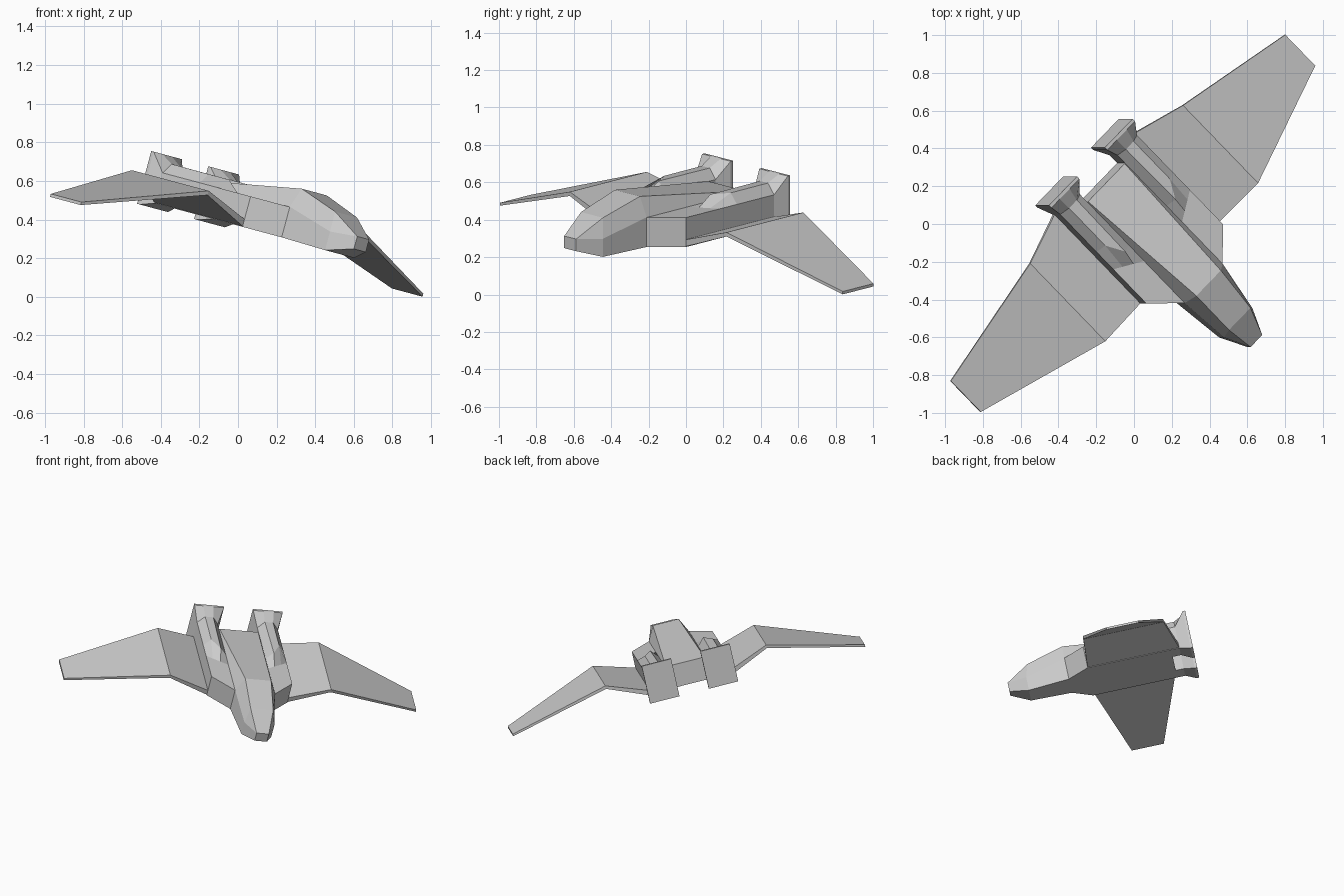
import bpy, bmesh
from math import radians
from mathutils import Matrix

if "Cube" in bpy.data.objects:
    bpy.data.objects.remove(bpy.data.objects["Cube"], do_unlink=True)

grey = bpy.data.materials.new("hull_grey")
grey.use_nodes = True
GREY = (0.6, 0.6, 0.6, 1)
grey.diffuse_color = GREY
grey.node_tree.nodes["Principled BSDF"].inputs["Base Color"].default_value = GREY

# Banked flying attitude: the craft is built facing -y, then turned and pitched
ATTITUDE = (Matrix.Rotation(radians(15), 4, "Y") @ Matrix.Rotation(radians(45), 4, "Z")
            @ Matrix.Translation((-0.051, 0, 0)))


def loft(name, rings, mirror=False):
    """Skin a row of equal-sized cross-sections and cap both ends."""
    bm = bmesh.new()
    loops = [[bm.verts.new(p) for p in ring] for ring in rings]
    for a, b in zip(loops, loops[1:]):
        for i in range(len(a)):
            j = (i + 1) % len(a)
            bm.faces.new((a[i], a[j], b[j], b[i]))
    bm.faces.new(loops[0])
    bm.faces.new(loops[-1])
    bmesh.ops.remove_doubles(bm, verts=bm.verts, dist=0.0005)
    bmesh.ops.recalc_face_normals(bm, faces=bm.faces)
    mesh = bpy.data.meshes.new(name)
    bm.to_mesh(mesh)
    bm.free()
    mesh.materials.append(grey)
    obj = bpy.data.objects.new(name, mesh)
    bpy.context.collection.objects.link(obj)
    obj.matrix_world = ATTITUDE
    if mirror:
        obj.modifiers.new("both_sides", "MIRROR")
    return obj


def symmetric(half):
    return half + [(-x, y, z) for x, y, z in reversed(half)]


# Fuselage: bottom, shoulder and deck corner at each station, tail to nose
loft("fuselage", [symmetric(h) for h in (
    [(0.147, 0.361, 0.356), (0.147, 0.361, 0.517), (0.142, 0.361, 0.522)],
    [(0.147, -0.394, 0.356), (0.147, -0.394, 0.52), (0.095, -0.392, 0.626)],
    [(0.11, -0.688, 0.35), (0.11, -0.688, 0.45), (0.083, -0.66, 0.556)],
    [(0.045, -0.825, 0.395), (0.045, -0.825, 0.461), (0.045, -0.825, 0.462)],
)])


def pod_ring(inner, outer, top_in, top_out, low, side, top):
    """Six-sided engine section; inner, outer and top corners are (x, y)."""
    return [(*inner, low), (*outer, low), (*outer, side),
            (*top_out, top), (*top_in, top), (*inner, side)]


def box_ring(inner, outer, low, top):
    def along(t):
        return tuple(a + (b - a) * t for a, b in zip(inner, outer))
    return pod_ring(inner, outer, along(0.35), along(0.7), low, top, top)


# Engine pod: slanted intake, ramp up, waist and flared exhaust
IN, OUT = 0.146, 0.297
loft("engine_pod", [
    box_ring((IN, -0.395), (OUT, -0.247), 0.356, 0.519),
    box_ring((IN, -0.08), (OUT, 0.009), 0.356, 0.519),
    pod_ring((IN, 0.04), (OUT, 0.139), (0.195, 0.04), (0.25, 0.139), 0.356, 0.519, 0.574),
    pod_ring((IN, 0.42), (OUT, 0.42), (0.19, 0.42), (0.25, 0.42), 0.356, 0.519, 0.575),
    box_ring((0.108, 0.497), (0.324, 0.497), 0.33, 0.613),
    box_ring((0.108, 0.515), (0.324, 0.515), 0.33, 0.613),
], mirror=True)


# Gull wing: root, bend and tip sections
def wing_ring(x, front, back, low, top):
    return [(x, front, low), (x, back, low), (x, back, top), (x, front, top)]


loft("wing", [
    wing_ring(0.29, -0.247, 0.42, 0.357, 0.395),
    wing_ring(0.592, -0.235, 0.347, 0.468, 0.491),
    wing_ring(1.296, -0.06, 0.172, 0.248, 0.264),
], mirror=True)
